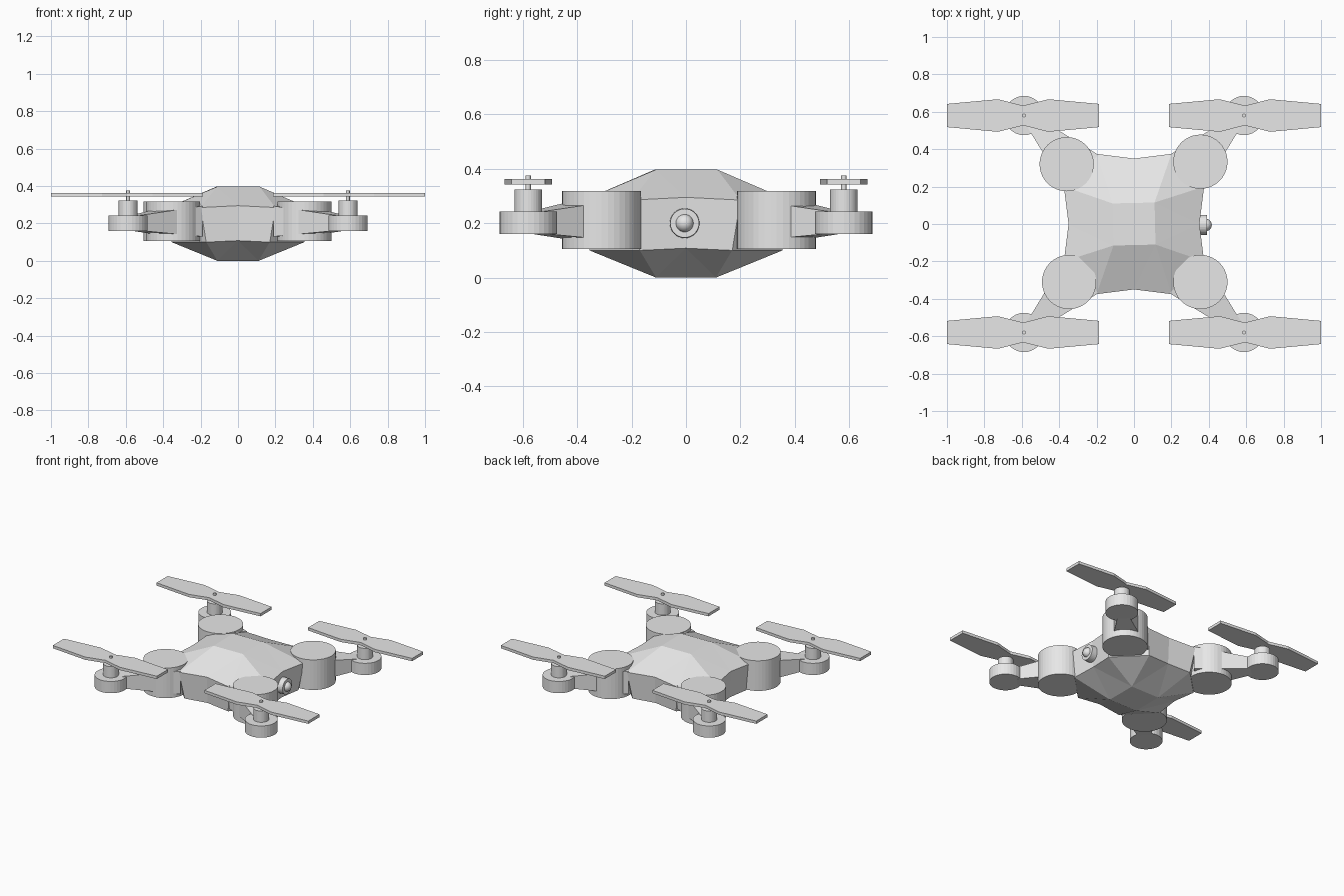
import bpy, bmesh, math
from mathutils import Matrix, Vector

if "Cube" in bpy.data.objects:
    bpy.data.objects.remove(bpy.data.objects["Cube"])

grey = bpy.data.materials.new("light_grey")
grey.diffuse_color = (0.8, 0.8, 0.8, 1)
grey.use_nodes = True
grey.node_tree.nodes["Principled BSDF"].inputs["Base Color"].default_value = grey.diffuse_color


def finish(name, bm, smooth=False):
    bmesh.ops.recalc_face_normals(bm, faces=bm.faces[:])
    me = bpy.data.meshes.new(name)
    bm.to_mesh(me)
    bm.free()
    me.materials.append(grey)
    ob = bpy.data.objects.new(name, me)
    bpy.context.collection.objects.link(ob)
    return ob


def cylinder(name, x, y, z0, z1, r, sides=32):
    bm = bmesh.new()
    bmesh.ops.create_cone(bm, cap_ends=True, segments=sides, radius1=r, radius2=r, depth=z1 - z0,
                          matrix=Matrix.Translation((x, y, (z0 + z1) / 2)))
    return finish(name, bm)


def prism(name, outline, z0, z1):
    bm = bmesh.new()
    lo = [bm.verts.new((x, y, z0)) for x, y in outline]
    face = bm.faces.new(lo)
    res = bmesh.ops.extrude_face_region(bm, geom=[face])
    for v in res["geom"]:
        if isinstance(v, bmesh.types.BMVert):
            v.co.z = z1
    return finish(name, bm)


# Faceted body: small square top and bottom, pinched twelve-point rings between
def build_body():
    bm = bmesh.new()

    def quarter(points):
        # each point repeated by quarter turns: list of four groups
        return [[bm.verts.new(Matrix.Rotation(k * math.pi / 2, 3, 'Z') @ Vector(p)) for p in points]
                for k in range(4)]

    upper = quarter([(-0.2, -0.375, 0.285), (0, -0.35, 0.295), (0.2, -0.375, 0.285)])
    lower = quarter([(-0.17, -0.355, 0.1), (0, -0.34, 0.108), (0.17, -0.355, 0.1)])
    top = [g[0] for g in quarter([(-0.11, -0.115, 0.397)])]
    bottom = [g[0] for g in quarter([(-0.11, -0.11, 0)])]
    for caps, ring in ((top, upper), (bottom, lower)):
        bm.faces.new(caps)
        for k in range(4):
            a, m, b = ring[k]
            c, d = caps[k], caps[(k + 1) % 4]
            bm.faces.new((c, a, m))
            bm.faces.new((c, m, d))
            bm.faces.new((m, b, d))
            bm.faces.new((d, b, ring[(k + 1) % 4][0]))
    up, low = sum(upper, []), sum(lower, [])
    for i in range(12):
        j = (i + 1) % 12
        bm.faces.new((up[i], up[j], low[j], low[i]))
    finish("body", bm)


build_body()

# Round corner hubs, slightly uneven in placement
hubs = {(-1, 1): (-0.36, 0.32), (1, 1): (0.355, 0.333), (-1, -1): (-0.347, -0.31), (1, -1): (0.355, -0.31)}
for (sx, sy), (hx, hy) in hubs.items():
    tag = ("front" if sy < 0 else "back") + ("_left" if sx < 0 else "_right")
    cylinder("hub_" + tag, hx, hy, 0.105, 0.318, 0.145, 40)

    # Tapered arm running out along the diagonal
    bm = bmesh.new()
    rings = []
    for c, w, z0, z1 in ((0.28, 0.127, 0.13, 0.293), (0.55, 0.035, 0.162, 0.243)):
        d = w / math.sqrt(2)
        rings.append([bm.verts.new((sx * (c + s * d), sy * (c - s * d), z))
                      for s, z in ((1, z0), (1, z1), (-1, z1), (-1, z0))])
    for r in rings:
        bm.faces.new(r)
    for i in range(4):
        j = (i + 1) % 4
        bm.faces.new((rings[0][i], rings[0][j], rings[1][j], rings[1][i]))
    finish("arm_" + tag, bm)

    # Motor: base, housing and shaft
    mx, my = sx * 0.588, sy * 0.58
    cylinder("motor_base_" + tag, mx, my, 0.16, 0.243, 0.105)
    cylinder("motor_housing_" + tag, mx, my, 0.24, 0.323, 0.05)
    cylinder("motor_shaft_" + tag, mx, my, 0.32, 0.376, 0.01, 16)

    # Two-bladed propeller
    half = [(-0.407, 0.062), (-0.135, 0.087), (0, 0.053), (0.135, 0.087), (0.407, 0.062)]
    outline = half + [(x, -y) for x, y in reversed(half)]
    prism("propeller_" + tag, [(sx * 0.593 + x, my + y) for x, y in outline], 0.343, 0.363)

# Camera on the right side: disc and round lens
bm = bmesh.new()
bmesh.ops.create_cone(bm, cap_ends=True, segments=32, radius1=0.055, radius2=0.053, depth=0.05,
                      matrix=Matrix.Translation((0.364, -0.005, 0.2)) @ Matrix.Rotation(math.pi / 2, 4, 'Y'))
finish("camera_disc", bm)
bm = bmesh.new()
bmesh.ops.create_uvsphere(bm, u_segments=24, v_segments=12, radius=0.033,
                          matrix=Matrix.Translation((0.383, -0.005, 0.2)))
lens = finish("camera_lens", bm)
for p in lens.data.polygons:
    p.use_smooth = True
